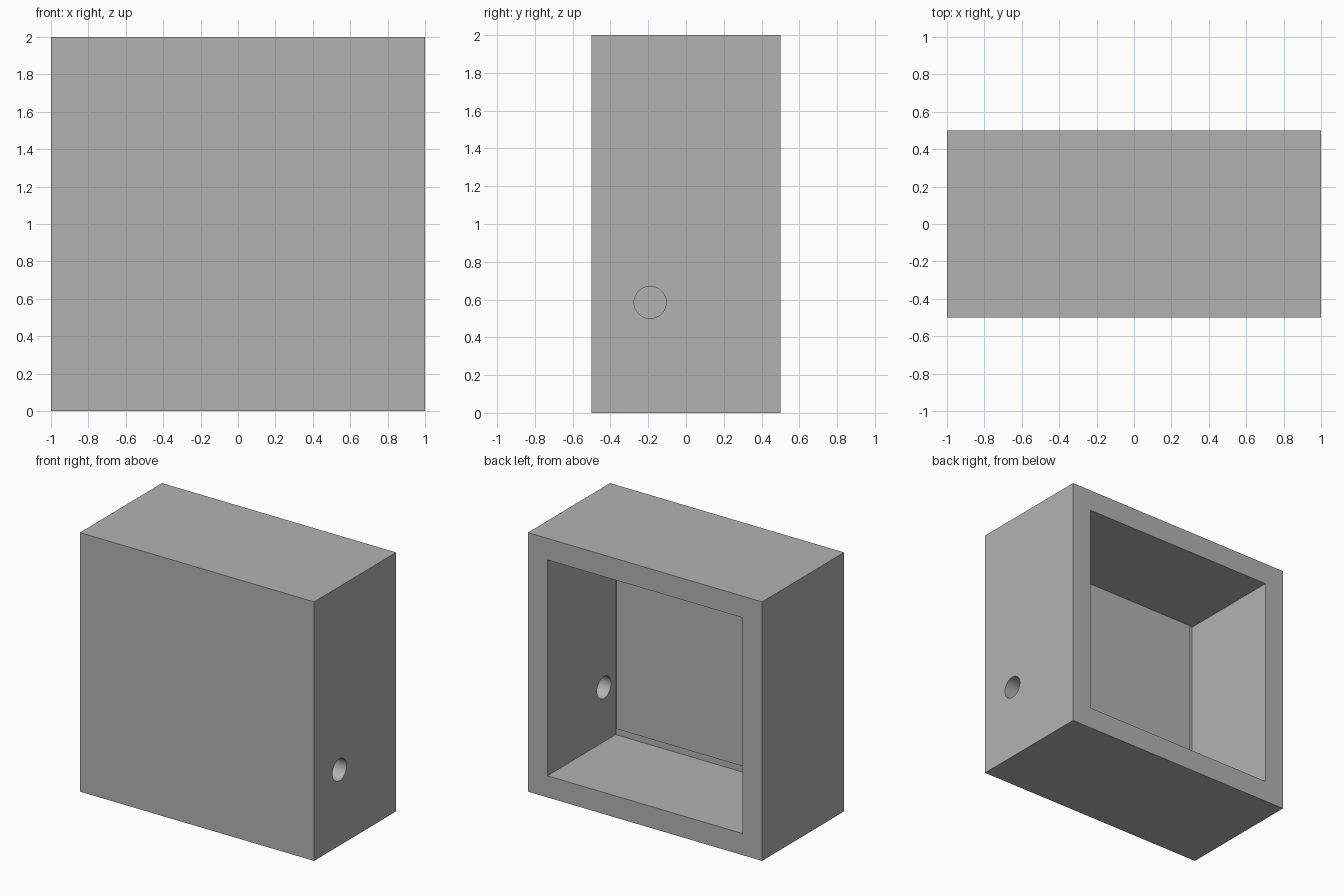
import bpy
import math

cube = bpy.data.objects.get("Cube")
if cube:
    bpy.data.objects.remove(cube, do_unlink=True)

WALL = 1 / 6
GREY = (0.45, 0.45, 0.45, 1)

grey = bpy.data.materials.new("plain grey")
grey.use_nodes = True
grey.diffuse_color = GREY
grey.node_tree.nodes["Principled BSDF"].inputs["Base Color"].default_value = GREY


def box(name, low, high):
    """Box between two opposite corners."""
    centre = [(a + b) / 2 for a, b in zip(low, high)]
    bpy.ops.mesh.primitive_cube_add(size=1, location=centre)
    obj = bpy.context.object
    obj.name = name
    obj.scale = [b - a for a, b in zip(low, high)]
    bpy.ops.object.transform_apply(location=False, rotation=False, scale=True)
    obj.data.materials.append(grey)
    return obj


def cut(target, cutter):
    """Subtract a hidden cutter from the target."""
    cutter.hide_render = True
    cutter.hide_set(True)
    cutter.display_type = 'WIRE'
    mod = target.modifiers.new(cutter.name, 'BOOLEAN')
    mod.operation = 'DIFFERENCE'
    mod.solver = 'EXACT'
    mod.object = cutter
    bpy.context.view_layer.objects.active = target
    bpy.ops.object.modifier_apply(modifier=mod.name)
    bpy.data.objects.remove(cutter, do_unlink=True)


# Housing, hollowed out from the back
housing = box("housing", (-1, -0.5, 0), (1, 0.5, 2))
cut(housing, box("cavity_cutter", (-1 + WALL, -0.5 + WALL, WALL),
                 (1 - WALL, 0.7, 2 - WALL)))

# Round cable hole through the left wall
bpy.ops.mesh.primitive_cylinder_add(vertices=48, radius=0.085, depth=0.5,
                                    location=(1 - WALL / 2, -0.19, 0.585),
                                    rotation=(0, math.pi / 2, 0))
hole = bpy.context.object
hole.name = "hole_cutter"
hole.data.materials.append(grey)
cut(housing, hole)

# Smooth the hole, keep the box edges sharp
bpy.ops.object.select_all(action='DESELECT')
housing.select_set(True)
bpy.context.view_layer.objects.active = housing
bpy.ops.object.shade_smooth_by_angle(angle=math.radians(30))

# Thin panel lying on the inside of the front wall
box("inner_panel", (-0.805, -0.5 + WALL - 0.01, WALL + 0.05),
    (0.82, -0.5 + WALL + 0.008, 2 - WALL))
